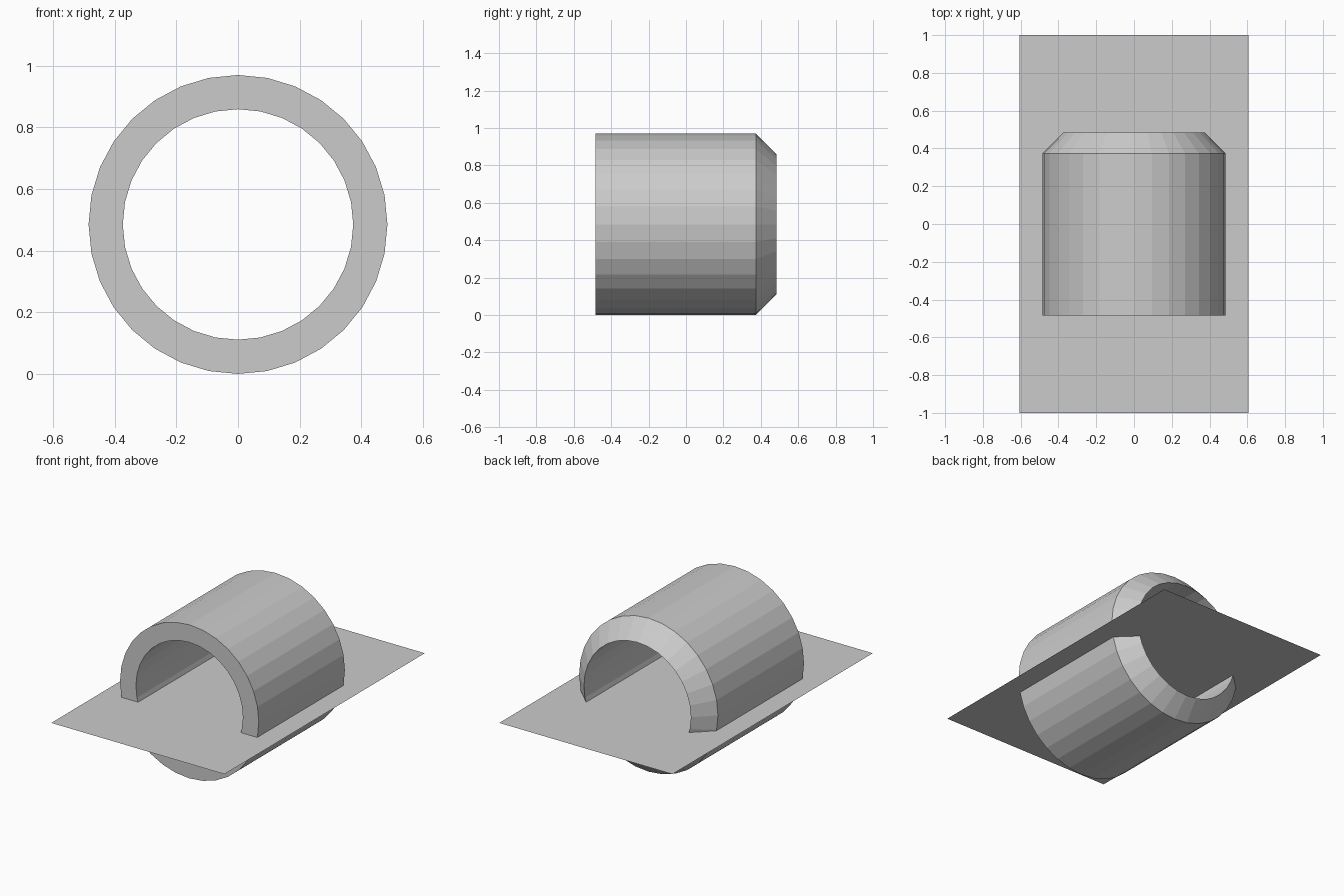
import bpy
import bmesh
from math import sin, cos, tau

cube = bpy.data.objects.get("Cube")
if cube:
    bpy.data.objects.remove(cube, do_unlink=True)

SIDES = 32
OUTER, INNER = 0.485, 0.374
HALF_LENGTH = 0.485
SHEET_Z = 0.385

grey = bpy.data.materials.new("plain grey")
grey.use_nodes = True
grey.diffuse_color = (0.6, 0.6, 0.6, 1)
grey.node_tree.nodes["Principled BSDF"].inputs["Base Color"].default_value = (0.6, 0.6, 0.6, 1)


def add_object(name, bm):
    mesh = bpy.data.meshes.new(name)
    bm.to_mesh(mesh)
    bm.free()
    mesh.materials.append(grey)
    obj = bpy.data.objects.new(name, mesh)
    bpy.context.collection.objects.link(obj)
    return obj


# Hollow sleeve: a (radius, y) profile swept around the y axis,
# flat at the front and bevelled to a sharp rim at the back
profile = [(OUTER, -HALF_LENGTH), (OUTER, INNER),
           (INNER, HALF_LENGTH), (INNER, -HALF_LENGTH)]
bm = bmesh.new()
rings = []
for radius, y in profile:
    rings.append([bm.verts.new((radius * cos(tau * i / SIDES), y,
                                OUTER + radius * sin(tau * i / SIDES)))
                  for i in range(SIDES)])
for a, b in zip(rings, rings[1:] + rings[:1]):
    for i in range(SIDES):
        j = (i + 1) % SIDES
        bm.faces.new((a[i], a[j], b[j], b[i]))
bmesh.ops.recalc_face_normals(bm, faces=bm.faces)
add_object("sleeve", bm)

# Flat sheet passing through the sleeve
bm = bmesh.new()
corners = [(-1, -1), (1, -1), (1, 1), (-1, 1)]
bm.faces.new([bm.verts.new((0.605 * x, y, SHEET_Z)) for x, y in corners])
add_object("flat_sheet", bm)
